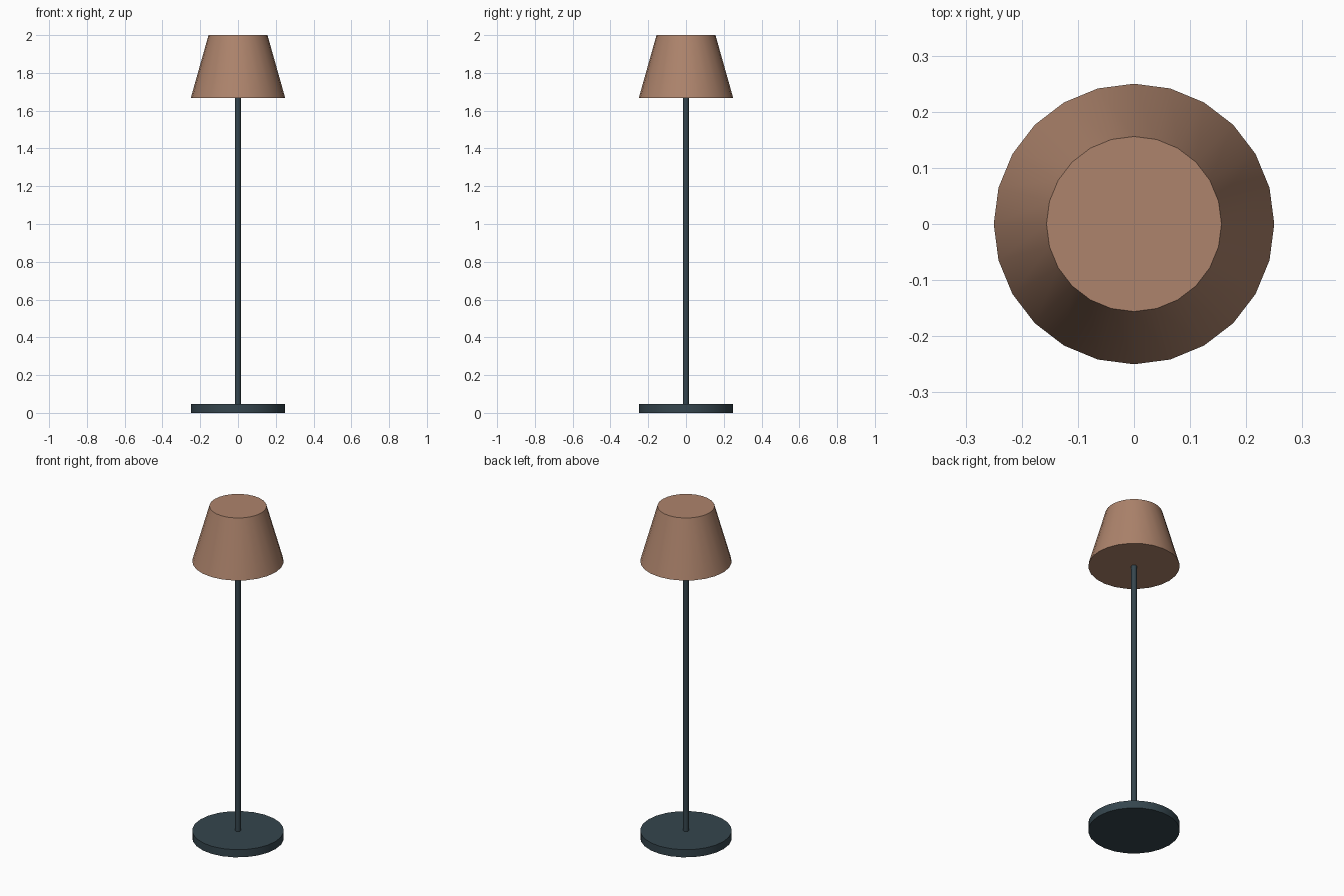
import bpy
import math

if "Cube" in bpy.data.objects:
    bpy.data.objects.remove(bpy.data.objects["Cube"])


def material(name, color):
    mat = bpy.data.materials.new(name)
    mat.diffuse_color = color
    mat.use_nodes = True
    mat.node_tree.nodes["Principled BSDF"].inputs["Base Color"].default_value = mat.diffuse_color
    return mat


def tapered(name, r_bottom, r_top, z0, z1, sides, mat):
    """Capped cone section standing between z0 and z1, smooth sides, sharp rims."""
    bpy.ops.mesh.primitive_cone_add(vertices=sides, radius1=r_bottom, radius2=r_top,
                                    depth=z1 - z0, location=(0, 0, (z0 + z1) / 2))
    ob = bpy.context.object
    ob.name = name
    ob.data.materials.append(mat)
    bpy.ops.object.shade_smooth_by_angle(angle=math.radians(40))
    return ob


metal = material("dark_metal", (0.035, 0.06, 0.075, 1))
fabric = material("tan_fabric", (0.42, 0.23, 0.15, 1))

# Round foot
tapered("base", 0.25, 0.25, 0.0, 0.046, 24, metal)
# Slim upright, running just into the shade
tapered("pole", 0.0155, 0.0155, 0.04, 1.67, 16, metal)
# Closed tapered shade
tapered("shade", 0.25, 0.156, 1.667, 2.0, 24, fabric)
